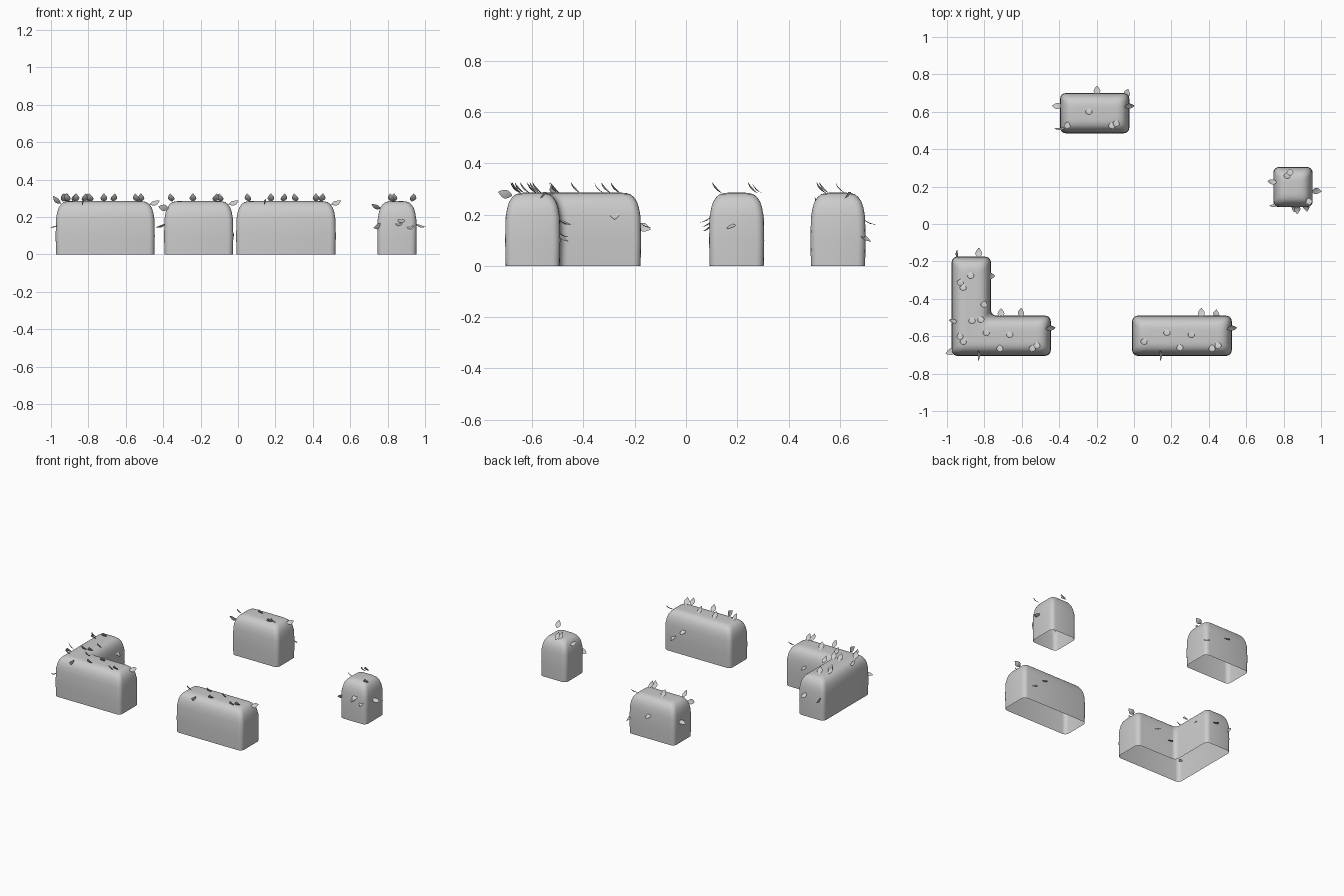
import bpy, bmesh
from math import sin, cos, pi, radians
from mathutils import Vector, Matrix

if "Cube" in bpy.data.objects:
    bpy.data.objects.remove(bpy.data.objects["Cube"])

# (height, inset) profile of the rounded hedge wall
PROFILE = [(0, .002), (.1, 0), (.19, .002), (.225, .008), (.25, .016),
           (.268, .028), (.279, .042), (.284, .06), (.285, .075)]
LEAF_L, LEAF_W = .056, .036


def finish(name, bm):
    me = bpy.data.meshes.new(name)
    bm.to_mesh(me)
    bm.free()
    ob = bpy.data.objects.new(name, me)
    bpy.context.collection.objects.link(ob)
    bpy.context.view_layer.objects.active = ob
    ob.select_set(True)
    bpy.ops.object.shade_smooth_by_angle(angle=radians(50))
    ob.select_set(False)


def rounded_outline(corners, inset, r=.03, seg=4):
    """Inset a counter-clockwise outline and round its corners."""
    pts, n = [], len(corners)
    for i in range(n):
        p, c, q = (Vector(corners[(i + k) % n]) for k in (-1, 0, 1))
        a, b = (c - p).normalized(), (q - c).normalized()
        c = c + inset * (Vector((-a.y, a.x)) + Vector((-b.y, b.x)))
        s, e = c - a * r, c + b * r
        o = c - a * r + b * r
        for k in range(seg + 1):
            t = k / seg * pi / 2
            pts.append(o + (s - o) * cos(t) + (e - o) * sin(t))
    return pts


def hedge_body(name, corners):
    bm = bmesh.new()
    prev = None
    for z, d in PROFILE:
        ring = [bm.verts.new((p.x, p.y, z)) for p in rounded_outline(corners, d)]
        if prev:
            n = len(ring)
            for i in range(n):
                j = (i + 1) % n
                bm.faces.new((prev[i], prev[j], ring[j], ring[i]))
        prev = ring
    bm.faces.new(prev)          # flat top, underside left open
    finish(name, bm)


def add_leaf(bm, centre, yaw, pitch, roll):
    """Curved oval leaf: yaw is its outward heading, pitch its lift."""
    rot = (Matrix.Rotation(radians(yaw), 3, 'Z') @ Matrix.Rotation(radians(-pitch), 3, 'Y')
           @ Matrix.Rotation(radians(roll), 3, 'X'))
    widths = [.12, .6, .92, 1, .85, .5, .08]
    prev = None
    for i, w in enumerate(widths):
        t = i / (len(widths) - 1) - .5
        z = .03 * (t * t - .12)
        row = [bm.verts.new(Vector(centre) + rot @ Vector(
            (t * LEAF_L, s * w * LEAF_W / 2, z + abs(s) * w * .003))) for s in (-1, 0, 1)]
        if prev:
            for k in (0, 1):
                bm.faces.new((prev[k], row[k], row[k + 1], prev[k + 1]))
        prev = row


def hedge_leaves(name, tops, sides):
    bm = bmesh.new()
    for i, (x, y) in enumerate(tops):
        add_leaf(bm, (x, y, .302), -90 + (i % 3 - 1) * 15, 48, 0)
    for x, y, z, yaw, pitch, roll in sides:
        add_leaf(bm, (x, y, z), yaw, pitch, roll)
    finish(name, bm)


def box(x0, x1, y0, y1):
    return [(x0, y0), (x1, y0), (x1, y1), (x0, y1)]


# Corner hedge
hedge_body("corner_hedge", [(-.975, -.705), (-.445, -.705), (-.445, -.49),
                            (-.765, -.49), (-.765, -.175), (-.975, -.175)])
hedge_leaves("corner_hedge_leaves",
             [(-.93, -.315), (-.914, -.342), (-.872, -.278), (-.802, -.433), (-.866, -.519),
              (-.818, -.513), (-.791, -.583), (-.717, -.668), (-.663, -.594), (-.545, -.668),
              (-.519, -.652), (-.93, -.604), (-.914, -.631)],
             [(-.97, -.519, .29, 180, 45, 45), (-.98, -.684, .15, 200, -15, 10),
              (-.829, -.705, .28, -90, 15, 70), (-.445, -.556, .275, 10, 20, 40),
              (-.711, -.478, .12, 90, -25, 0), (-.604, -.476, .17, 90, -25, 20),
              (-.83, -.155, .155, 90, -20, 0), (-.947, -.165, .15, 90, -20, 70),
              (-.765, -.278, .2, 0, -50, 0)])

# Long straight hedge
hedge_body("long_hedge", box(-.01, .523, -.705, -.49))
hedge_leaves("long_hedge_leaves",
             [(.053, -.631), (.176, -.583), (.246, -.663), (.305, -.594), (.417, -.668), (.45, -.652)],
             [(.144, -.705, .28, -90, 15, 70), (.525, -.556, .275, 10, 20, 40),
              (.36, -.476, .17, 90, -25, 0), (.44, -.482, .11, 90, -40, 20)])

# Medium straight hedge
hedge_body("medium_hedge", box(-.395, -.025, .485, .70))
hedge_leaves("medium_hedge_leaves",
             [(-.358, .524), (-.241, .599), (-.118, .524), (-.096, .535)],
             [(-.41, .631, .152, 180, -20, 20), (-.398, .508, .25, 180, 10, 70),
              (-.198, .712, .17, 90, -25, 0), (-.037, .698, .11, 80, -40, 20),
              (-.023, .631, .275, 10, 20, 40)])

# Small cube bush
hedge_body("cube_hedge", box(.745, .955, .09, .305))
hedge_leaves("cube_hedge_leaves",
             [(.818, .257), (.834, .273), (.936, .118)],
             [(.738, .225, .255, 180, 25, 40), (.752, .1, .15, 190, -20, 60),
              (.975, .176, .152, 0, -15, 20), (.872, .08, .18, -90, -30, 0),
              (.92, .09, .15, -75, -40, 20), (.86, .088, .165, -100, -35, 0)])
